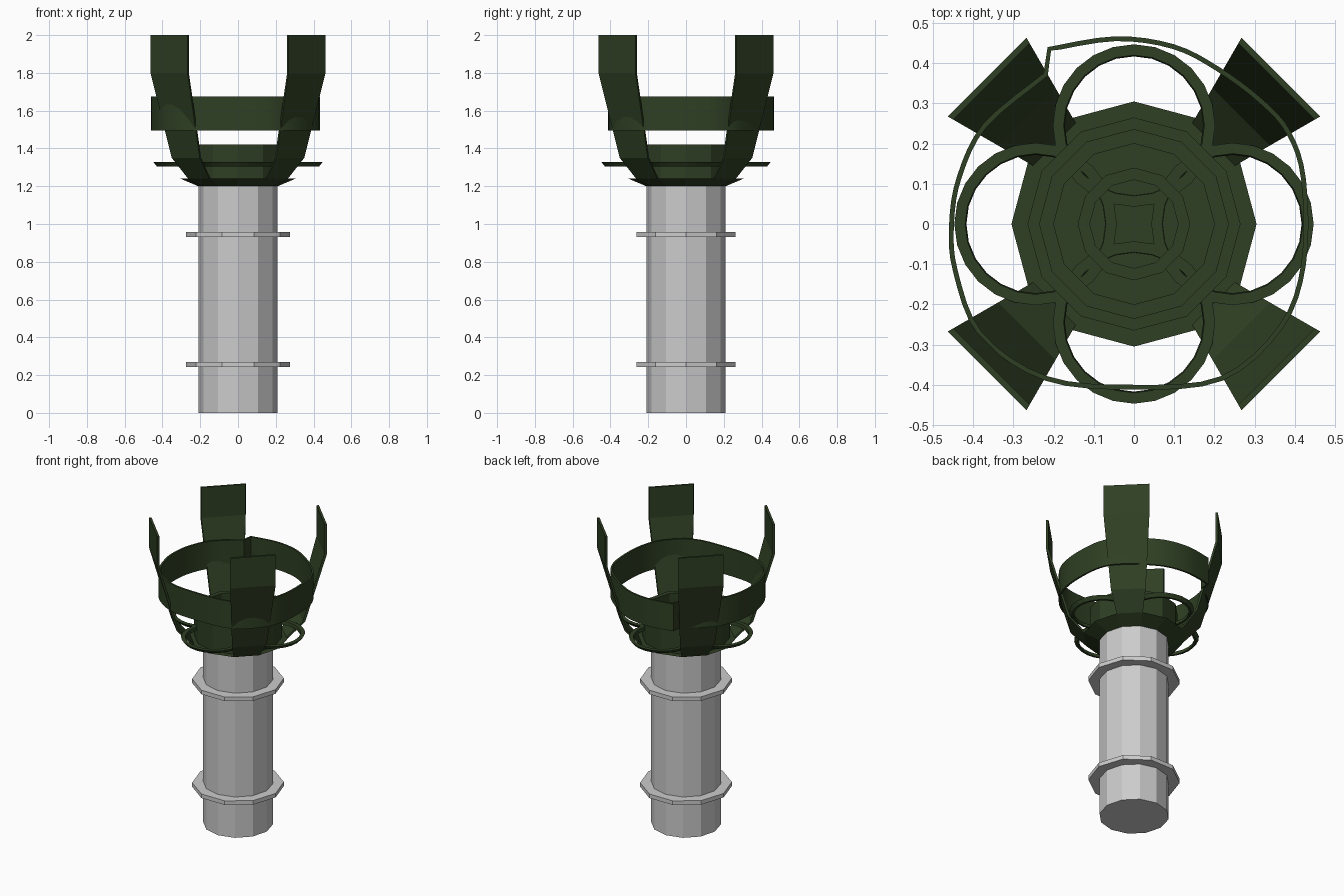
import bpy
from math import cos, sin, pi, radians
from mathutils import Vector

if "Cube" in bpy.data.objects:
    bpy.data.objects.remove(bpy.data.objects["Cube"])

green = bpy.data.materials.new("dark_green")
green.diffuse_color = (0.028, 0.05, 0.017, 1)
green.use_nodes = True
green.node_tree.nodes["Principled BSDF"].inputs["Base Color"].default_value = green.diffuse_color


def make(name, verts, faces, mat=None):
    me = bpy.data.meshes.new(name)
    me.from_pydata(verts, [], faces)
    me.update()
    ob = bpy.data.objects.new(name, me)
    bpy.context.collection.objects.link(ob)
    if mat:
        me.materials.append(mat)
    return ob


def lathe(name, profile, sides, mat=None, centre=(0, 0), loop=False):
    """Revolve (radius, z) points; open profiles are capped, loops make rings."""
    n = len(profile)
    verts = [(centre[0] + r * cos(2 * pi * i / sides),
              centre[1] + r * sin(2 * pi * i / sides), z)
             for r, z in profile for i in range(sides)]
    faces = []
    for j in range(n if loop else n - 1):
        k = (j + 1) % n
        for i in range(sides):
            m = (i + 1) % sides
            faces.append((j * sides + i, j * sides + m, k * sides + m, k * sides + i))
    if not loop:
        faces.append(tuple(reversed(range(sides))))
        faces.append(tuple((n - 1) * sides + i for i in range(sides)))
    return make(name, verts, faces, mat)


# Grey pillar with two collars
lathe("pillar", [(0.21, 0), (0.21, 1.2)], 12)
for name, z in (("lower_collar", 0.243), ("upper_collar", 0.93)):
    lathe(name, [(0.19, z), (0.275, z), (0.275, z + 0.027), (0.19, z + 0.027)], 10, loop=True)

# Burner cup: flared flange, raised wall and inner steps
lathe("burner_cup", [(0.21, 1.2), (0.305, 1.24), (0.265, 1.24), (0.265, 1.42),
                     (0.235, 1.42), (0.235, 1.36), (0.2, 1.36), (0.2, 1.32),
                     (0.14, 1.32), (0.14, 1.36), (0.11, 1.36), (0.11, 1.32)], 12, green)

# Four diagonal arms, each following one facet of the twelve-sided flange
arm = [(0.21, 1.2), (0.305, 1.24), (0.405, 1.35), (0.535, 1.8), (0.535, 2.0)]
section = arm + [(r - 0.015, z) for r, z in reversed(arm)]
n = len(section)
for k in range(4):
    verts = [(r * cos(radians(a + 90 * k)), r * sin(radians(a + 90 * k)), z)
             for a in (30, 60) for r, z in section]
    faces = [(i, (i + 1) % n, n + (i + 1) % n, n + i) for i in range(n)]
    for i in range(len(arm) - 1):
        q = (i, i + 1, n - 2 - i, n - 1 - i)
        faces += [tuple(reversed(q)), tuple(n + v for v in q)]
    make(f"arm_{k + 1}", verts, faces, green)

# Four flat hoops between the arms
for k in range(4):
    c = (0.245 * cos(k * pi / 2), 0.245 * sin(k * pi / 2))
    lathe(f"side_hoop_{k + 1}", [(0.185, 1.305), (0.202, 1.327), (0.175, 1.327), (0.172, 1.305)],
          24, green, c, True)

# Wrapped band around the arms, its ends overlapping in a small step
path = [Vector(p) for p in (
    (-0.215, 0.44), (-0.047, 0.467), (0.1, 0.447), (0.213, 0.39), (0.32, 0.31),
    (0.39, 0.23), (0.428, 0.11), (0.428, -0.1), (0.37, -0.26), (0.22, -0.39),
    (0, -0.412), (-0.22, -0.39), (-0.385, -0.28), (-0.45, -0.12), (-0.46, 0),
    (-0.44, 0.12), (-0.375, 0.25), (-0.225, 0.375))]
pts = []
for i in range(len(path) - 1):
    p0, p1 = path[max(i - 1, 0)], path[i]
    p2, p3 = path[i + 1], path[min(i + 2, len(path) - 1)]
    for s in range(4):
        t = s / 4
        pts.append(0.5 * (2 * p1 + (p2 - p0) * t + (2 * p0 - 5 * p1 + 4 * p2 - p3) * t * t
                          + (3 * p1 - p0 - 3 * p2 + p3) * t ** 3))
pts.append(path[-1])
n = len(pts)
verts = [(p.x, p.y, z) for z in (1.495, 1.675) for p in pts]
faces = [(n + i, n + (i + 1) % n, (i + 1) % n, i) for i in range(n)]
band = make("wrapped_band", verts, faces, green)
mod = band.modifiers.new("thickness", 'SOLIDIFY')
mod.thickness = 0.012
mod.offset = -1
bpy.ops.object.select_all(action='DESELECT')
band.select_set(True)
bpy.context.view_layer.objects.active = band
bpy.ops.object.modifier_apply(modifier=mod.name)
bpy.ops.object.shade_smooth_by_angle(angle=radians(30))
